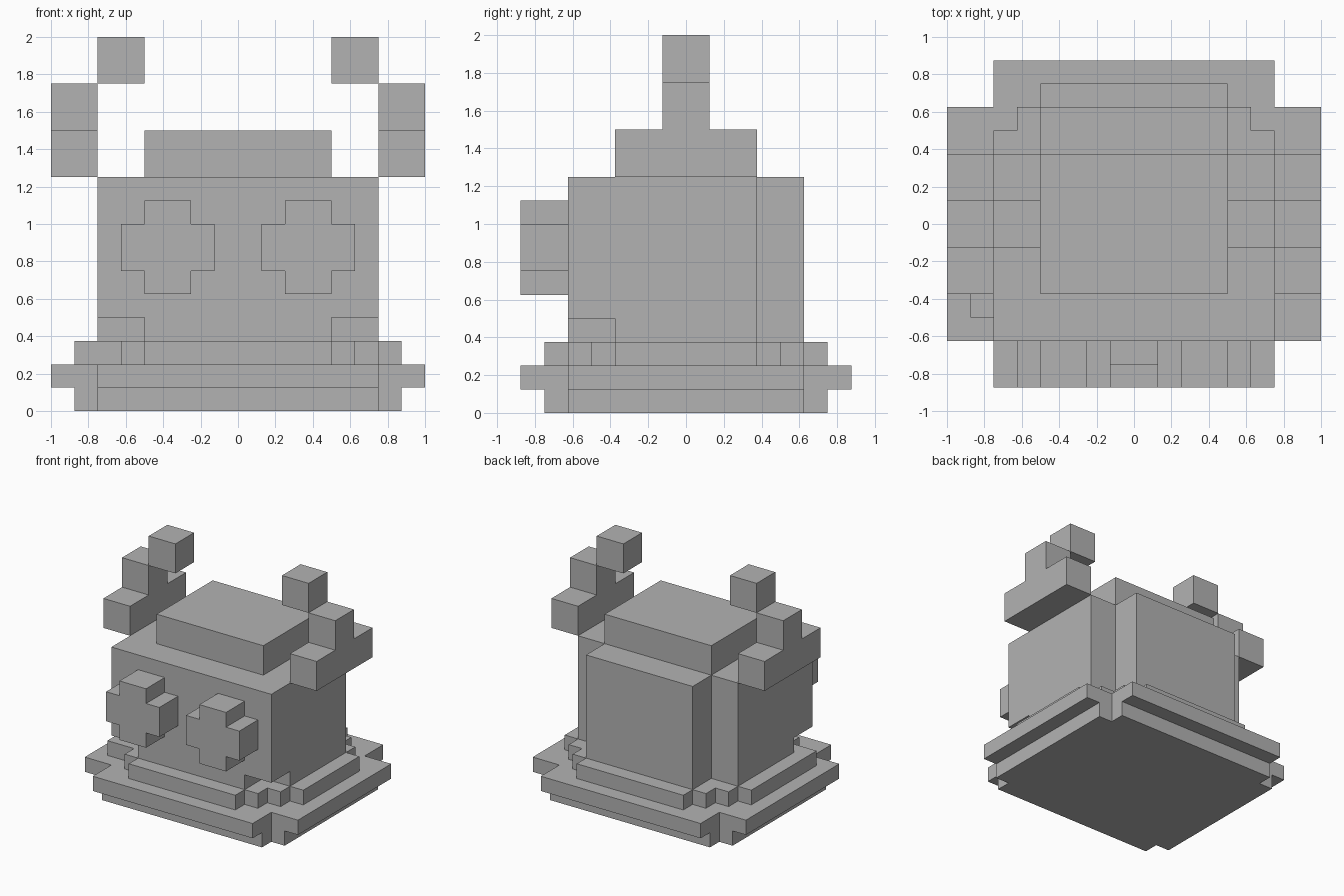
import bpy
import bmesh
from mathutils import Vector

U = 0.125  # size of one block

cube = bpy.data.objects.get("Cube")
if cube:
    bpy.data.objects.remove(cube, do_unlink=True)

grey = bpy.data.materials.new("plain_grey")
grey.use_nodes = True
colour = (0.45, 0.45, 0.45, 1)
grey.diffuse_color = colour
grey.node_tree.nodes["Principled BSDF"].inputs["Base Color"].default_value = colour


def stepped(corner):
    """Mirror one corner's steps (from the x side to the y side) into a full outline."""
    back = corner[::-1]
    return (corner + [(-x, y) for x, y in back]
            + [(-x, -y) for x, y in corner] + [(x, -y) for x, y in back])


def rect(x0, x1, y0, y1):
    return [(x0, y0), (x1, y0), (x1, y1), (x0, y1)]


def prism(name, outline, low, high, place=lambda x, y, z: (x, y, z)):
    """Extrude an outline given in blocks from low to high."""
    bm = bmesh.new()
    base = bm.faces.new([bm.verts.new(Vector(place(x, y, low)) * U) for x, y in outline])
    shift = (Vector(place(0, 0, high)) - Vector(place(0, 0, low))) * U
    new = bmesh.ops.extrude_face_region(bm, geom=[base], use_keep_orig=True)["geom"]
    bmesh.ops.translate(bm, vec=shift, verts=[v for v in new if isinstance(v, bmesh.types.BMVert)])
    bmesh.ops.recalc_face_normals(bm, faces=bm.faces)
    mesh = bpy.data.meshes.new(name)
    bm.to_mesh(mesh)
    bm.free()
    mesh.materials.append(grey)
    obj = bpy.data.objects.new(name, mesh)
    bpy.context.collection.objects.link(obj)
    return obj


# Stepped base plates
prism("base_plate", stepped([(7, 5), (6, 5), (6, 6)]), 0, 1)
prism("base_rim", stepped([(8, 5), (6, 5), (6, 7)]), 1, 2)
prism("base_ring", stepped([(7, 3), (6, 3), (6, 4), (5, 4), (5, 5), (4, 5), (4, 6)]), 2, 3)
prism("base_ring_block", rect(-7, -6, -4, -3), 2, 3)

# Body, with all corners cut in at the foot and only the rear ones above
prism("body_foot", stepped([(6, 3), (4, 3), (4, 5)]), 3, 4)
prism("body", [(-6, -5), (6, -5), (6, 3), (4, 3), (4, 5), (-4, 5), (-4, 3), (-6, 3)], 4, 10)
prism("head_cap", rect(-4, 4, -3, 3), 10, 12)

# Paired eyes and stalks
for side, s in (("left", 1), ("right", -1)):
    prism(side + "_eye", stepped([(2, 1), (1, 1), (1, 2)]), -7, -5,
          lambda x, y, z, s=s: (x + 3 * s, z, y + 7))
    outer = rect(6 * s, 8 * s, -1, 1)
    prism(side + "_stalk_foot", rect(6 * s, 8 * s, -3, 3), 10, 12)
    prism(side + "_stalk_middle", outer, 12, 14)
    prism(side + "_stalk_tip", rect(4 * s, 6 * s, -1, 1), 14, 16)
